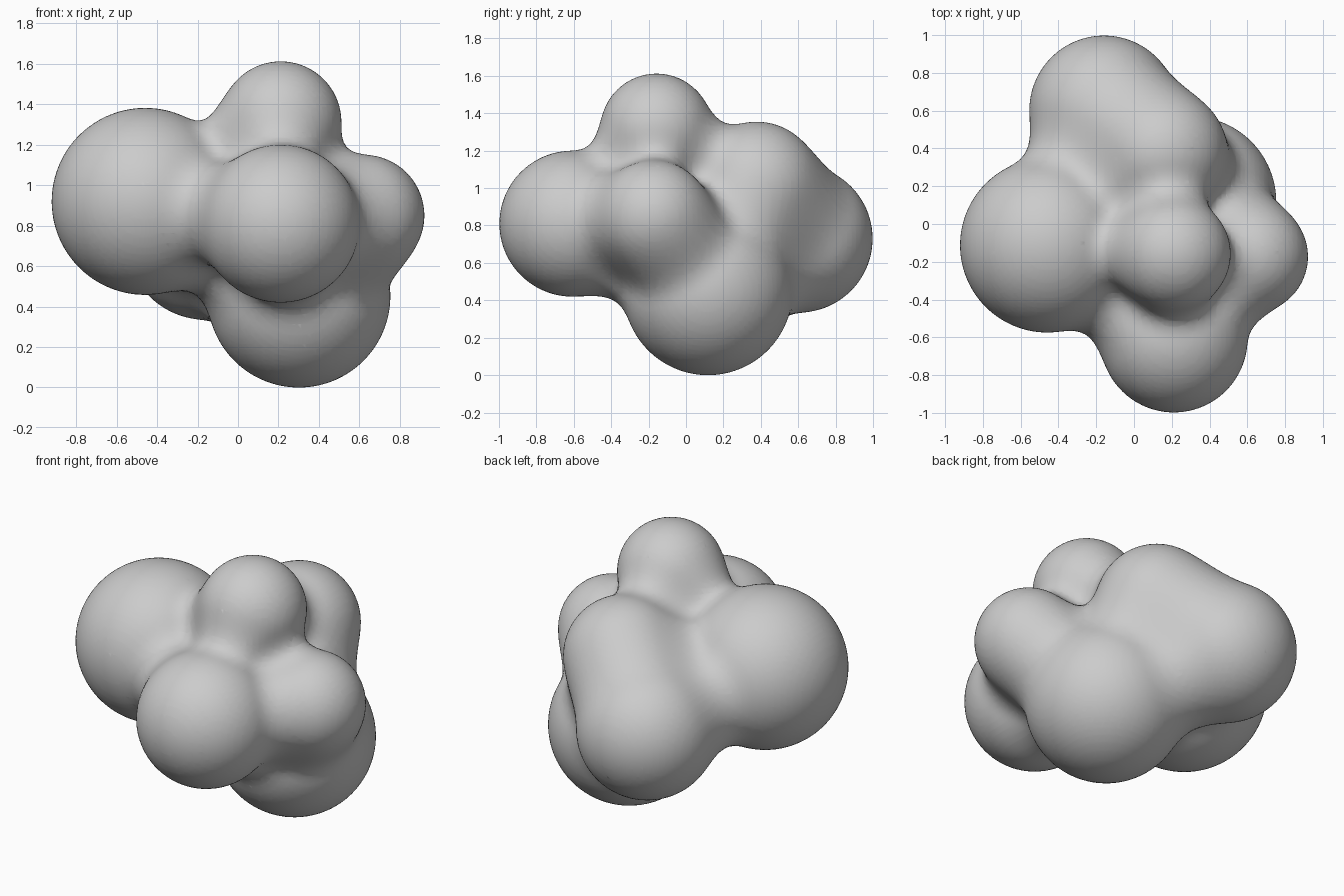
import bpy

if "Cube" in bpy.data.objects:
    bpy.data.objects.remove(bpy.data.objects["Cube"])

# Lobes of the blob: centre x, y, z and visible radius
LOBES = [
    (-0.46, -0.11, 0.92, 0.462),   # big left lobe
    (0.21, -0.605, 0.81, 0.39),    # front lobe
    (0.21, -0.155, 1.312, 0.30),   # top lobe
    (0.62, -0.17, 0.85, 0.30),     # right lobe
    (0.30, 0.12, 0.452, 0.452),    # bottom lobe
    (-0.16, 0.605, 0.73, 0.395),   # back lobe
    (0.15, 0.38, 1.013, 0.342),    # upper back lobe
]
STIFFNESS, THRESHOLD = 2.4, 0.6
# fraction of an element's influence radius at which its own surface lies
SURFACE = (1 - (THRESHOLD / STIFFNESS) ** (1 / 3)) ** 0.5

# Blend all lobes together as one metaball family
meta = bpy.data.metaballs.new("blob_field")
meta.resolution = meta.render_resolution = 0.025
meta.threshold = THRESHOLD
for x, y, z, r in LOBES:
    ball = meta.elements.new(type='BALL')
    ball.co = (x, y, z)
    ball.radius = r / SURFACE
    ball.stiffness = STIFFNESS
helper = bpy.data.objects.new("blob_field", meta)
bpy.context.collection.objects.link(helper)
bpy.context.view_layer.update()

# Turn the blended surface into a smooth mesh
deps = bpy.context.evaluated_depsgraph_get()
mesh = bpy.data.meshes.new_from_object(helper.evaluated_get(deps))
bpy.data.objects.remove(helper)
blob = bpy.data.objects.new("lobed_blob", mesh)
bpy.context.collection.objects.link(blob)
mesh.polygons.foreach_set("use_smooth", [True] * len(mesh.polygons))

# Stand it on the ground, centred
for axis in range(3):
    vals = [v.co[axis] for v in mesh.vertices]
    shift = -min(vals) if axis == 2 else -(min(vals) + max(vals)) / 2
    for v in mesh.vertices:
        v.co[axis] += shift
mesh.update()
